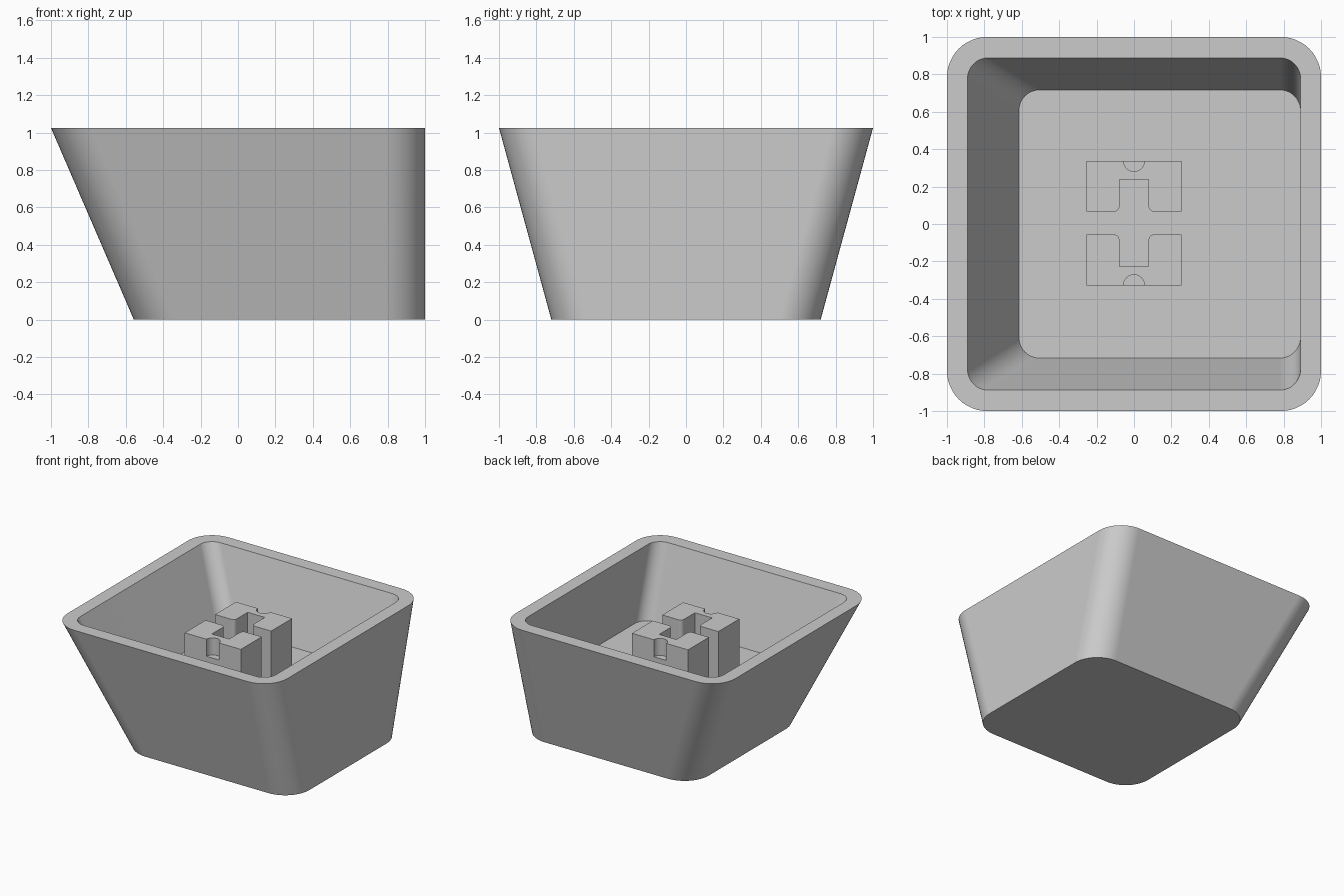
import bpy, bmesh
from math import sin, cos, radians

cube = bpy.data.objects.get("Cube")
if cube:
    bpy.data.objects.remove(cube, do_unlink=True)

grey = bpy.data.materials.new("light grey plastic")
grey.use_nodes = True
colour = (0.6, 0.6, 0.6, 1)
grey.diffuse_color = colour
grey.node_tree.nodes["Principled BSDF"].inputs["Base Color"].default_value = colour


def finish(bm, name):
    bmesh.ops.recalc_face_normals(bm, faces=bm.faces[:])
    mesh = bpy.data.meshes.new(name)
    bm.to_mesh(mesh)
    bm.free()
    mesh.materials.append(grey)
    ob = bpy.data.objects.new(name, mesh)
    bpy.context.collection.objects.link(ob)
    bpy.ops.object.select_all(action='DESELECT')
    ob.select_set(True)
    bpy.context.view_layer.objects.active = ob
    bpy.ops.object.shade_smooth_by_angle(angle=radians(30))
    # Keep the large walls flat beside their rounded corners
    ob.modifiers.new("flat walls", 'WEIGHTED_NORMAL').keep_sharp = True


def arc(cx, cy, r, start, end, steps):
    angles = [radians(start + (end - start) * i / steps) for i in range(steps + 1)]
    return [(cx + r * cos(a), cy + r * sin(a)) for a in angles]


def rounded_rect(x0, x1, half_y, r):
    pts = []
    corners = [(x1 - r, half_y - r), (x0 + r, half_y - r),
               (x0 + r, r - half_y), (x1 - r, r - half_y)]
    for i, (cx, cy) in enumerate(corners):
        pts += arc(cx, cy, r, 90 * i, 90 * i + 90, 12)
    return pts


def ring(bm, pts, z):
    return [bm.verts.new((x, y, z)) for x, y in pts]


def bridge(bm, a, b, closed=True):
    for i in range(len(a) if closed else len(a) - 1):
        j = (i + 1) % len(a)
        bm.faces.new((a[i], a[j], b[j], b[i]))


# Hollow tapered shell: outer base, outer rim, inner rim, inner floor
HEIGHT, FLOOR = 1.025, 0.44
bm = bmesh.new()
rings = [ring(bm, rounded_rect(x0, x1, hy, r), z) for x0, x1, hy, r, z in (
    (-0.557, 1.0, 0.72, 0.22, 0),
    (-1.0, 1.0, 1.0, 0.215, HEIGHT),
    (-0.89, 0.89, 0.888, 0.11, HEIGHT),
    (-0.615, 0.89, 0.717, 0.11, FLOOR))]
for lower, upper in zip(rings, rings[1:]):
    bridge(bm, lower, upper)
bm.faces.new(rings[0])
bm.faces.new(rings[-1])
finish(bm, "shell")


# Stem half: slotted block with a shallow half-round groove in its outer side
def stem_half(name, side):
    half, mouth, end, back = 0.255, 0.061, 0.2325, 0.3325
    slot, fillet, notch = 0.078, 0.03, 0.056
    top, ledge_z, bottom = 0.89, 0.75, FLOOR - 0.01
    place = lambda pts: [(x, 0.005 + side * y) for x, y in pts]
    left = [(-notch, back), (-half, back), (-half, mouth)]
    left += arc(-slot - fillet, mouth + fillet, fillet, -90, 0, 6)
    left += [(-slot, end)]
    outline = place(left + [(-x, y) for x, y in reversed(left)])
    groove = place(arc(0, back, notch, 0, -180, 16)[1:-1])

    bm = bmesh.new()
    base, mid, cap = (ring(bm, outline, z) for z in (bottom, ledge_z, top))
    groove_mid, groove_cap = (ring(bm, groove, z) for z in (ledge_z, top))
    bridge(bm, base, mid)
    bridge(bm, mid, cap, closed=False)
    bridge(bm, [mid[-1]] + groove_mid + [mid[0]],
           [cap[-1]] + groove_cap + [cap[0]], closed=False)
    bm.faces.new([mid[-1]] + groove_mid + [mid[0]])
    bm.faces.new(cap + groove_cap)
    bm.faces.new(base)
    finish(bm, name)


stem_half("stem_back", 1)
stem_half("stem_front", -1)
